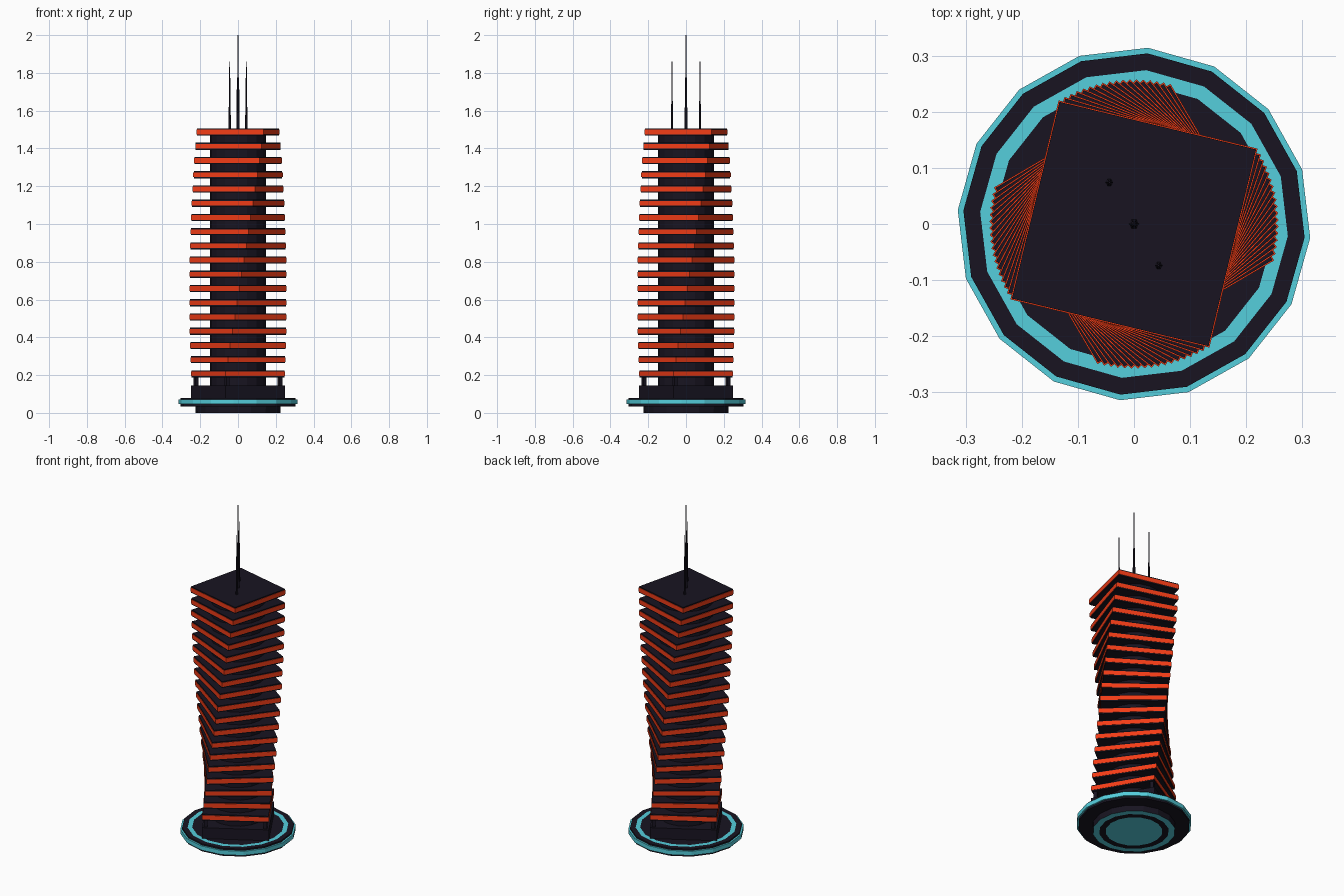
import bpy, bmesh
from math import radians, cos, sin, pi

if "Cube" in bpy.data.objects:
    bpy.data.objects.remove(bpy.data.objects["Cube"])


def material(name, rgb):
    m = bpy.data.materials.new(name)
    m.diffuse_color = (*rgb, 1)
    m.use_nodes = True
    m.node_tree.nodes["Principled BSDF"].inputs["Base Color"].default_value = m.diffuse_color
    return m


DARK = material("dark_metal", (0.009, 0.007, 0.015))
ORANGE = material("orange_light", (0.9, 0.045, 0.008))
CYAN = material("cyan_light", (0.09, 0.62, 0.72))


def finish(name, bm, mats):
    bmesh.ops.remove_doubles(bm, verts=bm.verts, dist=1e-5)
    bmesh.ops.recalc_face_normals(bm, faces=bm.faces)
    me = bpy.data.meshes.new(name)
    bm.to_mesh(me)
    bm.free()
    for m in mats:
        me.materials.append(m)
    ob = bpy.data.objects.new(name, me)
    bpy.context.collection.objects.link(ob)
    return ob


def lathe(name, profile, sides, turn=0.0, at=(0, 0), mats=(DARK,)):
    """Profile points are (radius, z, material of the segment that follows)."""
    bm = bmesh.new()
    rings = []
    for r, z, _ in profile:
        rings.append([bm.verts.new((at[0] + r * cos(turn + 2 * pi * k / sides),
                                    at[1] + r * sin(turn + 2 * pi * k / sides), z))
                      for k in range(sides)])
    for (a, b, p) in zip(rings, rings[1:], profile):
        for k in range(sides):
            n = (k + 1) % sides
            bm.faces.new((a[k], a[n], b[n], b[k])).material_index = p[2]
    return finish(name, bm, mats)


def square(name, corner_radius, z0, z1, corner_angle, mat, at=(0, 0)):
    prof = [(0, z0, 0), (corner_radius, z0, 0), (corner_radius, z1, 0), (0, z1, 0)]
    return lathe(name, prof, 4, corner_angle, at, (mat,))


# Round base plate with cyan rim, top ring and underside lights
base = [(0, 0, 1), (0.155, 0, 0), (0.19, 0, 1), (0.225, 0, 0), (0.227, 0.035, 0),
        (0.305, 0.035, 0), (0.305, 0.046, 1), (0.315, 0.046, 1), (0.315, 0.071, 1),
        (0.305, 0.071, 0), (0.305, 0.08, 0), (0.275, 0.08, 1), (0.25, 0.08, 0), (0, 0.08, 0)]
lathe("base_plate", base, 16, radians(-4.5), mats=(DARK, CYAN))

# Podium block and its corner posts
START = radians(-14.6)
square("podium", 0.258, 0.08, 0.145, START, DARK)
for k in range(4):
    a = START + k * pi / 2
    square("podium_post", 0.014, 0.145, 0.19, START, DARK, (0.23 * cos(a), 0.23 * sin(a)))

# Central core
lathe("core", [(0, 0.14, 0), (0.15, 0.14, 0), (0.15, 1.48, 0), (0, 1.48, 0)],
      16, radians(-4.5))

# Twisting floors, each a dark slab with an orange edge strip
for i in range(18):
    z = 0.2066 + 0.0753 * i
    a = START + radians(46.0) * i / 17
    square("floor_slab", 0.255, z - 0.019, z + 0.019, a, DARK)
    square("floor_light_strip", 0.258, z - 0.0125, z + 0.0125, a, ORANGE)

# Roof masts
lathe("main_mast", [(0, 1.49, 0), (0.009, 1.49, 0), (0.006, 1.77, 0), (0.003, 1.78, 0),
                    (0.002, 2.0, 0), (0, 2.0, 0)], 6)
for s in (-1, 1):
    lathe("side_mast", [(0, 1.49, 0), (0.007, 1.49, 0), (0.004, 1.68, 0),
                        (0.002, 1.86, 0), (0, 1.86, 0)], 6, at=(0.044 * s, -0.074 * s))
